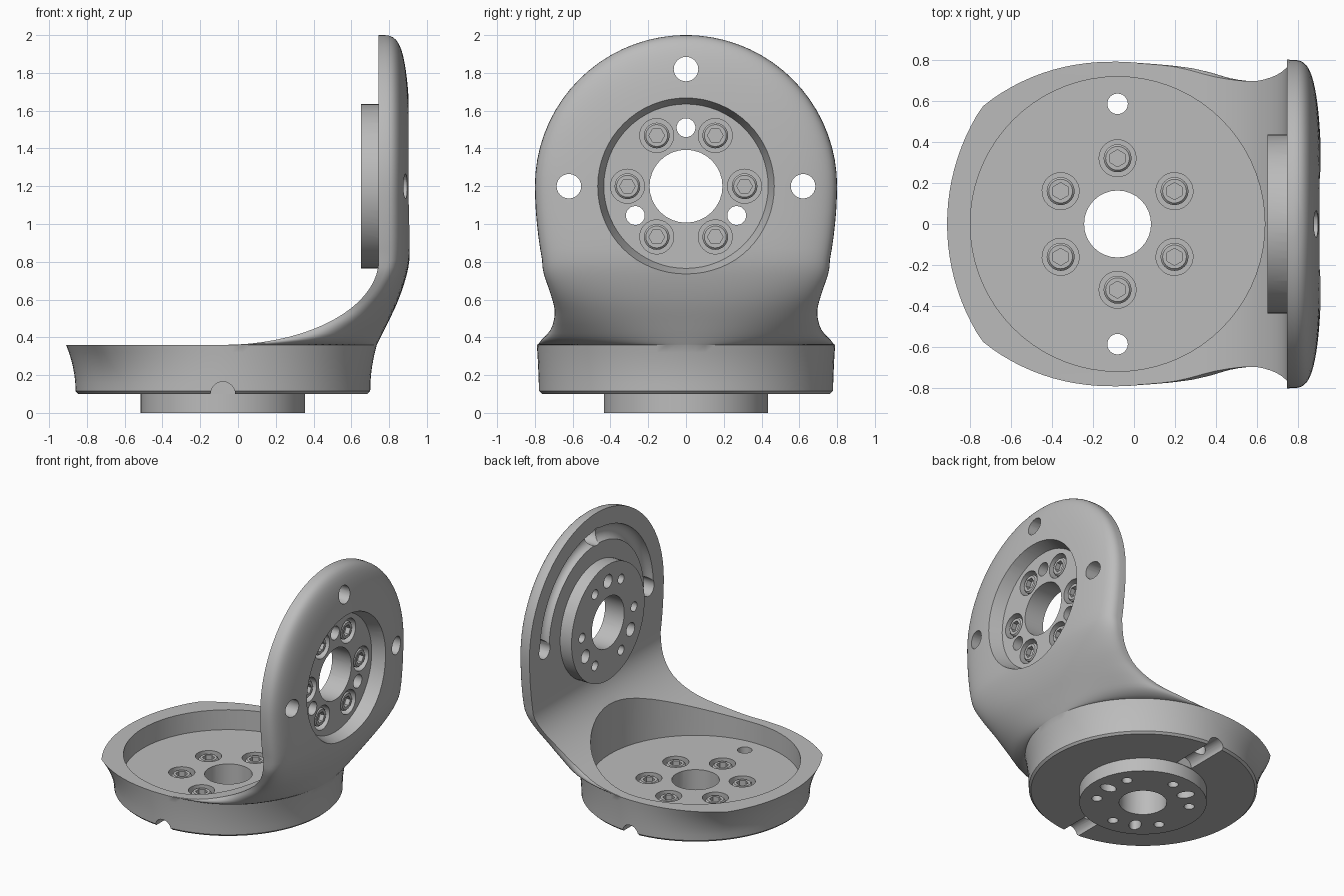
import bpy, bmesh
from math import sin, cos, pi, sqrt, radians
from mathutils import Matrix, Vector

if "Cube" in bpy.data.objects:
    bpy.data.objects.remove(bpy.data.objects["Cube"])

grey = bpy.data.materials.new("metal grey")
grey.use_nodes = True
grey.diffuse_color = (0.5, 0.5, 0.5, 1)
grey.node_tree.nodes["Principled BSDF"].inputs["Base Color"].default_value = (0.5, 0.5, 0.5, 1)

# Flange frames: local z runs through the flange, local origin on the boss end
BASE = Matrix.Translation((-0.08, 0, 0))
PLATE = Matrix(((0, 0, 1, 0.65), (0, -1, 0, 0), (1, 0, 0, 1.2), (0, 0, 0, 1)))


def curve(table, x):
    """Smooth interpolation through (x, value) pairs."""
    x = min(max(x, table[0][0]), table[-1][0])
    n = len(table)
    k = max(i for i in range(n - 1) if table[i][0] <= x)

    def slope(i):
        a, b = table[max(i - 1, 0)], table[min(i + 1, n - 1)]
        return (b[1] - a[1]) / (b[0] - a[0])
    (x0, y0), (x1, y1) = table[k], table[k + 1]
    h = x1 - x0
    t = (x - x0) / h
    return ((2*t**3 - 3*t*t + 1) * y0 + (t**3 - 2*t*t + t) * h * slope(k)
            + (3*t*t - 2*t**3) * y1 + (t**3 - t*t) * h * slope(k + 1))


def loft(bm, rings, mat=Matrix()):
    """Closed skin through equal-length rings, capped at both ends."""
    vs = [[bm.verts.new(mat @ Vector(p)) for p in r] for r in rings]
    n = len(rings[0])
    for a, b in zip(vs, vs[1:]):
        for i in range(n):
            j = (i + 1) % n
            bm.faces.new((a[i], a[j], b[j], b[i]))
    bm.faces.new(vs[0][::-1])
    bm.faces.new(vs[-1])


def circle(r, z, n=32, x=0, y=0, sx=1.0):
    return [(x + sx * r * cos(2*pi*i/n), y + r * sin(2*pi*i/n), z) for i in range(n)]


def cyl(bm, mat, r, z0, z1, n=32, r1=None, radius=0, angle=0, sx=1.0):
    """Cylinder or cone at a polar position in a flange frame."""
    m = mat @ Matrix.Rotation(radians(angle), 4, 'Z')
    loft(bm, [circle(r, z0, n, radius, 0, sx), circle(r1 or r, z1, n, radius, 0, sx)], m)


def finish(bm, name):
    bmesh.ops.remove_doubles(bm, verts=bm.verts, dist=1e-5)
    bmesh.ops.recalc_face_normals(bm, faces=bm.faces)
    me = bpy.data.meshes.new(name)
    bm.to_mesh(me)
    bm.free()
    me.materials.append(grey)
    ob = bpy.data.objects.new(name, me)
    bpy.context.collection.objects.link(ob)
    return ob


def activate(ob):
    for o in bpy.context.selected_objects:
        o.select_set(False)
    ob.select_set(True)
    bpy.context.view_layer.objects.active = ob


def boolean(ob, bm, op):
    tool = finish(bm, "cutter")
    tool.hide_render = True
    mod = ob.modifiers.new("bool", 'BOOLEAN')
    mod.operation, mod.solver, mod.object = op, 'EXACT', tool
    activate(ob)
    bpy.ops.object.modifier_apply(modifier=mod.name)
    bpy.data.objects.remove(tool)


# --- Bracket body: flared base, curved web and domed upright plate
M = 48
FRONT = [-pi/2 + pi * i / M for i in range(M + 1)]
BACK = [pi/2 - pi * i / M for i in range(1, M)]
EDGE_X = [(-0.08, 0.79), (0.2, 0.765), (0.4, 0.715), (0.55, 0.695), (0.62, 0.70), (0.7, 0.728), (0.745, 0.762)]
EDGE_Z = [(0.81, 0.762), (0.9, 0.777), (1.0, 0.789), (1.1, 0.797), (1.2, 0.8)]
OUTER = [(0.36, 0.735), (0.45, 0.78), (0.6, 0.85), (0.75, 0.898), (0.85, 0.912), (1.2, 0.912)]


def rim(t):
    """Top rim radius, by angle from the open end."""
    t = abs(t)
    arc = -0.21 * cos(t) + sqrt(1.04**2 - (0.21 * sin(t))**2)
    return min(arc, 0.79 + 0.082 * (max(pi/2 - t, 0) / radians(49.2))**1.6)


rings = []
for z in (0.1, 0.115, 0.16, 0.2, 0.24, 0.28, 0.32, 0.36):
    f = (max(z - 0.115, 0) / 0.245)**2
    r = 0.765 if z == 0.1 else 0.78
    e, xo = r + (0.79 - r) * f, -0.08 + r + (0.815 - r) * f
    ring = [(-0.08 + (xo + 0.08) * cos(a), e * sin(a), z) for a in FRONT]
    for a in BACK:
        q = r + (rim(a) - r) * f
        ring.append((-0.08 - q * cos(a), q * sin(a), z))
    rings.append(ring)

rows = []
for i in range(19):
    a = radians(5 * i)
    x = -0.08 + 0.825 * sin(a)
    rows.append((0.81 - 0.45 * cos(a), x, curve(EDGE_X, x)))
rows += [(z, 0.745, curve(EDGE_Z, z)) for z in (0.87, 0.93, 1.0, 1.07, 1.14, 1.2)]
rows += [(1.2 + 0.8 * sin(radians(a)), 0.745, 0.8 * cos(radians(a)))
         for a in list(range(5, 86, 5)) + [87, 89]]
for z, xf, e in rows:
    s = min((z - 0.36) / 0.45, 1)
    p, q = 2 + s, 2 + 2 * s
    xo = curve(OUTER, z)
    ring = []
    for a in FRONT:
        y = e * sin(a)
        u = abs(sin(a)) if z <= 1.2 else sqrt(y * y + (z - 1.2)**2) / 0.8
        d = max(1 - u**p, 0)
        ring.append((xf + (xo - xf) * (d**(1/q) if d > 1e-9 else 0), y, z))
    ring += [(xf, e * sin(a), z) for a in BACK]
    rings.append(ring)
bm = bmesh.new()
loft(bm, rings)
body = finish(bm, "bracket_body")

# Round bosses under the base and inside the plate
bm = bmesh.new()
cyl(bm, BASE, 0.435, 0, 0.15, 64)
cyl(bm, PLATE, 0.435, 0, 0.13, 64)
boolean(body, bm, 'UNION')

# Base pocket, plate recess, cable channels under the base, arc groove in the plate
bm = bmesh.new()
cyl(bm, BASE, 0.717, 0.21, 1.0, 72)
cyl(bm, PLATE, 0.435, 0.16, 0.36, 64, r1=0.505)
for side in (-1, 1):
    turn = BASE @ Matrix.Translation((0, 0, 0.1)) @ Matrix.Rotation(-side * pi/2, 4, 'X')
    cyl(bm, turn, 0.065, 0.437, 1.0, 24)
groove = []
for i in range(37):
    a = -pi/2 + pi * i / 36
    groove.append([((0.62 + px) * cos(a), (0.62 + px) * sin(a), 0.095 + pz)
                   for px, pz, _ in circle(0.055, 0, 16)])
loft(bm, groove, PLATE)
boolean(body, bm, 'DIFFERENCE')

# Through holes and blind slots
FLANGES = ((BASE, 0.21, 0.163, 0.32), (PLATE, 0.16, 0.193, 0.31))
bm = bmesh.new()
for mat, floor, bore, ring_r in FLANGES:
    cyl(bm, mat, bore, -0.05, floor + 0.03, 32)
    for k in range(6):
        cyl(bm, mat, 0.036, -0.05, floor + 0.03, 16, radius=ring_r, angle=30 + 60 * k)
for k in range(3):
    cyl(bm, BASE, 0.042, -0.05, 0.1, 20, radius=0.31, angle=120 * k, sx=1.5)
    cyl(bm, PLATE, 0.05, -0.05, 0.2, 24, radius=0.31, angle=120 * k)
for angle in (-90, 90):
    cyl(bm, BASE, 0.05, 0.05, 0.3, 24, radius=0.585, angle=angle)
for angle in (-90, 0, 90):
    cyl(bm, PLATE, 0.065, 0.05, 0.4, 24, radius=0.62, angle=angle)
boolean(body, bm, 'DIFFERENCE')

# Counterbores for the bolt heads
bm = bmesh.new()
for mat, floor, bore, ring_r in FLANGES:
    for k in range(6):
        cyl(bm, mat, 0.09, floor - 0.07, floor + 0.03, 28, radius=ring_r, angle=30 + 60 * k)
boolean(body, bm, 'DIFFERENCE')

# --- Socket-head bolts
def hexagon(r, z, n=24):
    pts = []
    for i in range(n):
        a = 2 * pi * i / n
        d = r / cos((a % (pi/3)) - pi/6)
        pts.append((d * cos(a), d * sin(a), z))
    return pts


smooth = [body]
for (mat, floor, bore, ring_r), name in zip(FLANGES, ("base_bolts", "plate_bolts")):
    bm = bmesh.new()
    for k in range(6):
        place = mat @ Matrix.Rotation(radians(30 + 60 * k), 4, 'Z') @ Matrix.Translation((ring_r, 0, floor - 0.01))
        loft(bm, [circle(0.068, -0.06, 24), circle(0.068, -0.01, 24), circle(0.058, 0, 24),
                  hexagon(0.036, 0), hexagon(0.036, -0.035)], place)
    smooth.append(finish(bm, name))

for ob in smooth:
    activate(ob)
    bpy.ops.object.shade_smooth_by_angle(angle=radians(30))
